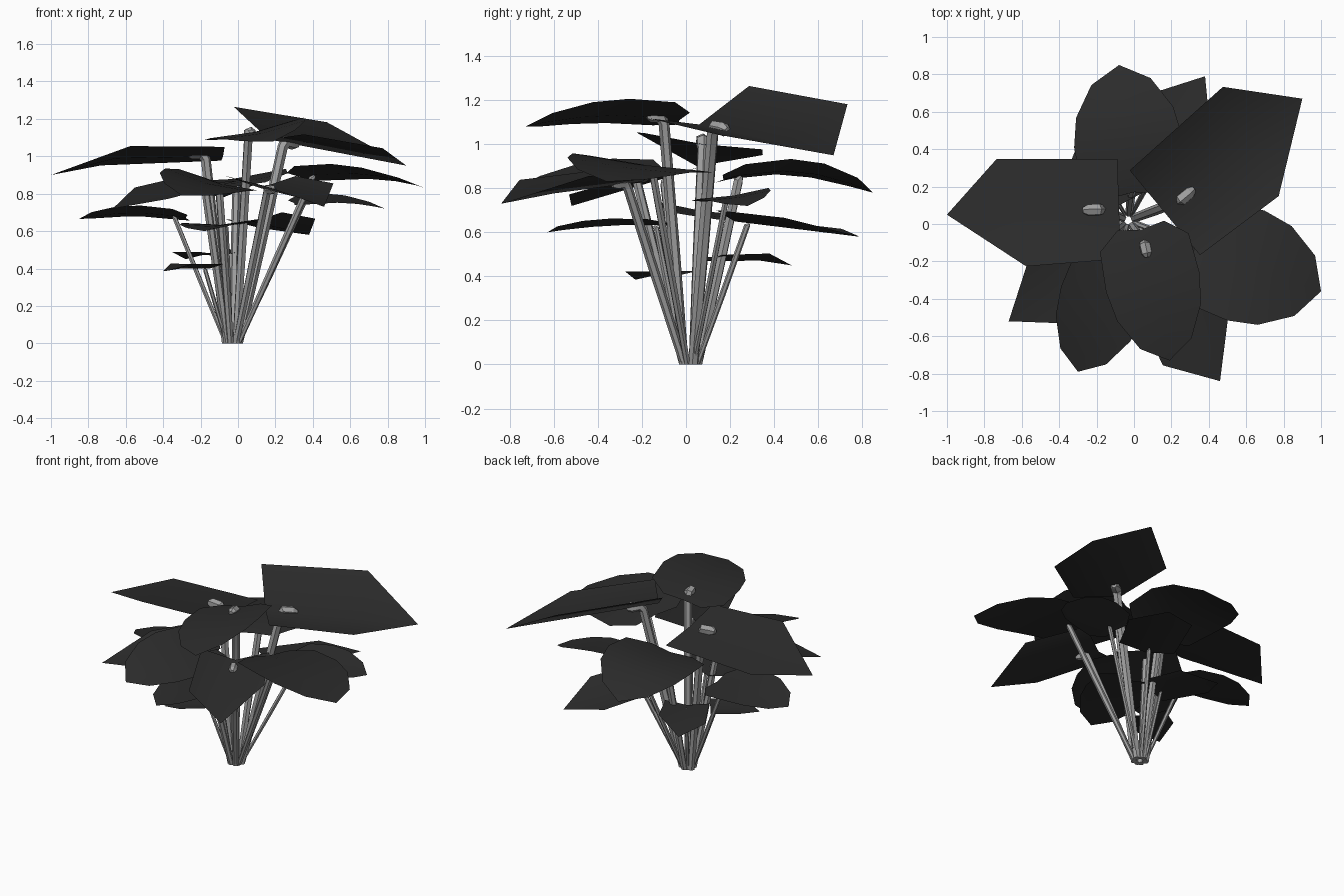
import bpy
import bmesh
from mathutils import Vector

default_cube = bpy.data.objects.get("Cube")
if default_cube:
    bpy.data.objects.remove(default_cube, do_unlink=True)


def make_material(name, value):
    mat = bpy.data.materials.new(name)
    mat.use_nodes = True
    colour = (value, value, value, 1)
    mat.diffuse_color = colour
    shader = mat.node_tree.nodes["Principled BSDF"]
    shader.inputs["Base Color"].default_value = colour
    shader.inputs["Roughness"].default_value = 0.9
    return mat


LEAF_GREY = make_material("dark charcoal leaf", 0.025)
STEM_GREY = make_material("pale grey stem", 0.35)

# Leaf outlines from base to tip: left (along, across), right (along, across)
ANGULAR = [((0, .92), (0, .92)), ((.7, 1), (.55, 1))]
ROUNDED = [((p, q), (p, q)) for p, q in
           [(-.03, .5), (.1, .95), (.4, 1), (.63, .9), (.87, .55)]]

# Leaves whose stalk shows through on top
CAPPED = ("upper_right", "upper_back", "upper_front", "middle_front")


def leaf_point(leaf, along, across):
    """Point on the bent leaf surface."""
    base, tip, half, roll, fold, arch = leaf
    base, tip = Vector(base), Vector(tip)
    run = tip - base
    side = Vector((-run.y, run.x, 0)).normalized() * half
    point = base + run * along + side * across
    point.z += roll * across + fold * abs(across) + 4 * arch * along * (1 - along)
    return point


def build_leaf(name, outline, leaf):
    bm = bmesh.new()
    rows = []
    for (lt, ls), (rt, rs) in outline:
        middle = max((lt + rt) / 2, 0)
        rows.append([bm.verts.new(leaf_point(leaf, t, s))
                     for t, s in ((lt, ls), (middle, 0), (rt, -rs))])
    for lower, upper in zip(rows, rows[1:]):
        for k in range(2):
            bm.faces.new((lower[k], lower[k + 1], upper[k + 1], upper[k]))
    tip = bm.verts.new(leaf_point(leaf, 1, 0))
    for k in range(2):
        bm.faces.new((rows[-1][k], rows[-1][k + 1], tip))
    bm.normal_update()
    for face in bm.faces:
        if face.normal.z < 0:
            face.normal_flip()
        face.smooth = True
    mesh = bpy.data.meshes.new(name)
    bm.to_mesh(mesh)
    bm.free()
    mesh.materials.append(LEAF_GREY)
    bpy.context.collection.objects.link(bpy.data.objects.new(name, mesh))


def build_stem(name, leaf, radius, capped):
    """Six-sided stalk, ending under the leaf or in a rounded cap on top of it."""
    up = Vector((0, 0, radius))
    neck = leaf_point(leaf, .1, 0) - up
    heading = Vector((neck.x + .03, neck.y - .02, 0)).normalized()
    root = Vector((-.03, .02, 0)) + heading * .036
    path = [(root, .85), (root.lerp(neck, .5), 1), (neck, 1)]
    if capped:
        path += [(leaf_point(leaf, .12, 0) + up * .1, 1.25),
                 (leaf_point(leaf, .18, 0) + up * .1, 1.2),
                 (leaf_point(leaf, .21, 0), .6)]
    else:
        path.append((leaf_point(leaf, .12, 0) - up * .3, .4))

    curve = bpy.data.curves.new(name, "CURVE")
    curve.dimensions = "3D"
    curve.bevel_depth = radius
    curve.bevel_resolution = 1
    curve.use_fill_caps = True
    spline = curve.splines.new("POLY")
    spline.points.add(len(path) - 1)
    for point, (place, scale) in zip(spline.points, path):
        point.co = (*place, 1)
        point.radius = scale
    curve.materials.append(STEM_GREY)
    stem = bpy.data.objects.new(name, curve)
    bpy.context.collection.objects.link(stem)
    bpy.ops.object.select_all(action="DESELECT")
    stem.select_set(True)
    bpy.context.view_layer.objects.active = stem
    bpy.ops.object.convert(target="MESH")
    for vert in stem.data.vertices:
        vert.co.z = max(vert.co.z, 0)
    bpy.ops.object.shade_smooth_by_angle()


# Leaf: base, tip, half width (negative mirrors), roll, fold, arch; then stem radius
ANGULAR_LEAVES = {
    "upper_right": (((-.08, .08, 1), (-1, .05, .9), -.29, -.04, .015, .055), .027),
    "upper_back": (((.165, .06, 1.09), (.9, .67, .95), .32, .08, .11, 0), .028),
    "middle_front": (((.12, -.2, .83), (.46, -.84, .73), -.23, 0, .07, .01), .022),
    "middle_right": (((-.12, -.05, .86), (-.67, -.52, .72), .2, -.02, .03, 0), .022),
    "lower_back": (((.08, .22, .65), (.38, .79, .58), .19, -.02, .035, 0), .014),
    "small_back": (((-.08, .1, .47), (-.28, .48, .45), .15, -.005, .025, .015), .011),
    "small_right": (((-.15, -.05, .4), (-.4, -.23, .385), .125, 0, .025, .01), .011),
}
ROUNDED_LEAVES = {
    "upper_front": (((.04, -.03, 1.11), (.19, -.73, 1.08), .255, .055, .02, .035), .025),
    "middle_left": (((.33, -.13, .89), (1, -.36, .83), .31, -.04, .01, .045), .018),
    "middle_back": (((0, .17, .84), (-.08, .85, .78), .29, -.035, .02, .065), .023),
    "front_right": (((-.08, -.16, .85), (-.3, -.79, .79), .235, -.06, .02, .03), .021),
    "lower_right": (((-.28, .06, .67), (-.85, .1, .665), .2, .03, .01, .03), .013),
    "lower_left": (((.3, .17, .75), (.785, .28, .72), .165, .025, .01, .03), .014),
    "lower_front": (((-.05, -.08, .63), (-.18, -.63, .6), .205, .01, .02, .015), .013),
}

for outline, leaves in ((ANGULAR, ANGULAR_LEAVES), (ROUNDED, ROUNDED_LEAVES)):
    for place, (leaf, radius) in leaves.items():
        build_leaf(place + "_leaf", outline, leaf)
        build_stem(place + "_stem", leaf, radius, place in CAPPED)
